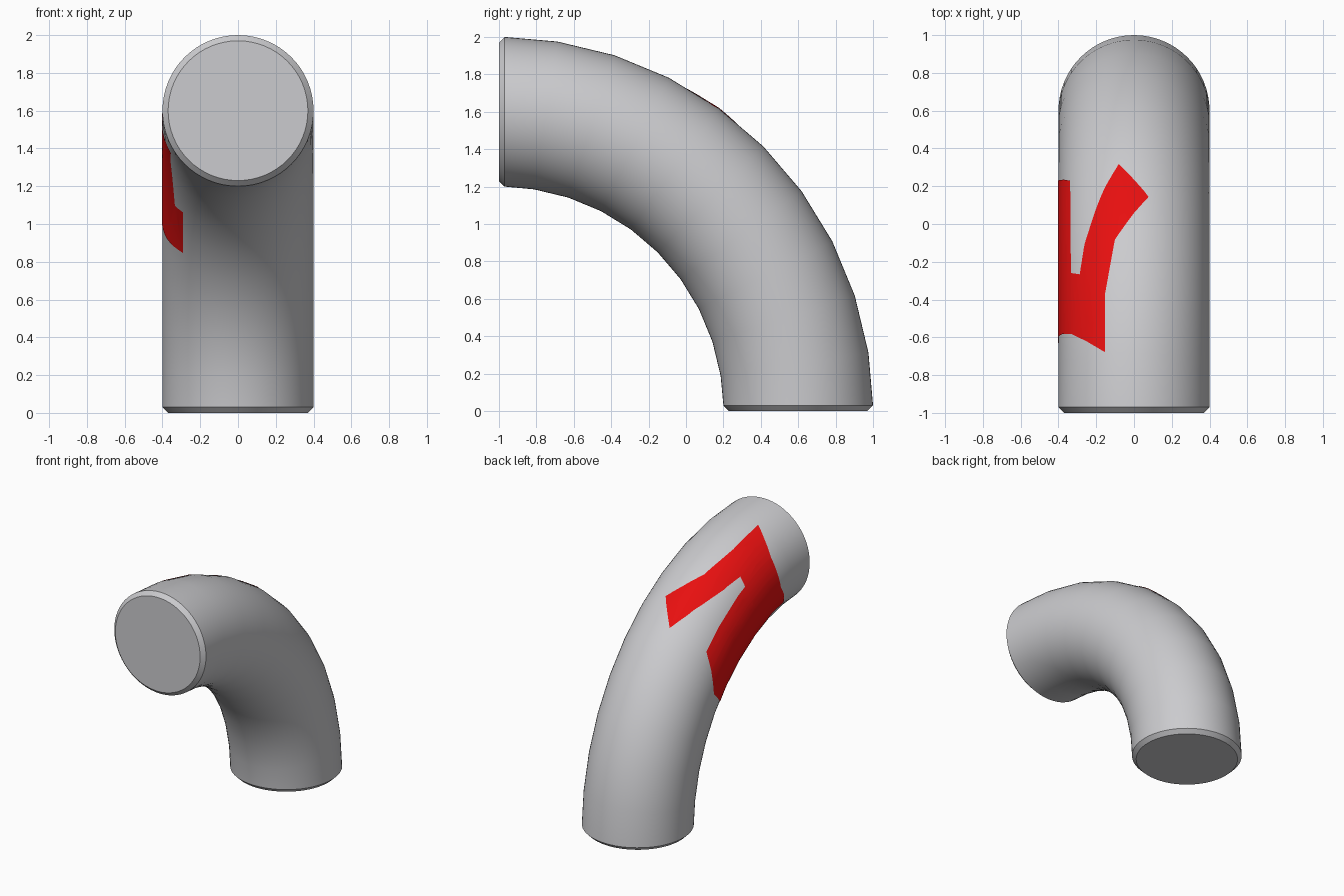
import bpy
import bmesh
from math import sin, cos, radians, floor
from mathutils import Vector

default_cube = bpy.data.objects.get("Cube")
if default_cube:
    bpy.data.objects.remove(default_cube, do_unlink=True)

BEND_RADIUS = 1.6
TUBE_RADIUS = 0.4
CHAMFER = 0.03
STEP = 9            # degrees of bend per segment
SIDES = 64


def make_material(name, colour):
    material = bpy.data.materials.new(name)
    material.use_nodes = True
    material.diffuse_color = colour
    material.node_tree.nodes["Principled BSDF"].inputs["Base Color"].default_value = colour
    return material


def ring_point(around, along, radius):
    """Point on the round section at a given bend angle, in degrees."""
    reach = BEND_RADIUS + radius * cos(radians(around))
    bend = radians(along)
    return Vector((-radius * sin(radians(around)), reach * cos(bend) - 1, reach * sin(bend)))


def surface_point(around, along, lift):
    """Point on the segmented pipe wall, raised by lift."""
    start = floor(along / STEP) * STEP
    radius = TUBE_RADIUS + lift
    return ring_point(around, start, radius).lerp(
        ring_point(around, start + STEP, radius), (along - start) / STEP)


def finish(name, bm, material):
    mesh = bpy.data.meshes.new(name)
    bm.to_mesh(mesh)
    bm.free()
    mesh.materials.append(material)
    obj = bpy.data.objects.new(name, mesh)
    bpy.context.collection.objects.link(obj)
    bpy.ops.object.select_all(action='DESELECT')
    obj.select_set(True)
    bpy.context.view_layer.objects.active = obj
    bpy.ops.object.shade_smooth_by_angle()
    return obj


grey = make_material("light grey", (0.6, 0.6, 0.62, 1))
red = make_material("red", (0.8, 0.005, 0.005, 1))

# Pipe elbow: a quarter bend with chamfered, capped ends
inner = TUBE_RADIUS - CHAMFER
bottom_inset = Vector((0, 0, CHAMFER))
front_inset = Vector((0, CHAMFER, 0))
none = Vector()
sections = [(0, inner, none), (0, TUBE_RADIUS, bottom_inset)]
sections += [(along, TUBE_RADIUS, none) for along in range(STEP, 90, STEP)]
sections += [(90, TUBE_RADIUS, front_inset), (90, inner, none)]

bm = bmesh.new()
rings = [[bm.verts.new(ring_point(360 * j / SIDES, along, radius) + shift)
          for j in range(SIDES)] for along, radius, shift in sections]
for low, high in zip(rings, rings[1:]):
    for j in range(SIDES):
        k = (j + 1) % SIDES
        bm.faces.new((low[j], low[k], high[k], high[j]))
bm.faces.new(rings[0][::-1])
bm.faces.new(rings[-1])
bmesh.ops.recalc_face_normals(bm, faces=bm.faces)
finish("pipe_elbow", bm, grey)

# Painted mark: outline in (angle around tube, angle along bend), wrapped on the wall
outline = [
    (11.5, 48.5), (-11, 55), (0, 58), (14.5, 62.5), (22.5, 71.5), (22.5, 80.6),
    (39, 78.5), (56, 76.7), (72, 76), (90, 75.7), (104, 77), (118, 78),
    (117.5, 71), (103, 57.5), (95, 52), (110, 52), (124, 53), (134, 53.5),
    (134, 40), (110, 39.4), (90, 39.7), (72, 44.3), (57, 47.4), (68, 53.2),
    (74, 57.4), (90, 63), (77, 64.8), (56, 66), (45.5, 67), (40.5, 62),
    (30, 56.3), (22, 52.5),
]
bm = bmesh.new()
bm.faces.new([bm.verts.new((u, v, 0)) for u, v in reversed(outline)])
bmesh.ops.triangulate(bm, faces=bm.faces[:])


def slice_sheet(axis, size):
    """Cut the flat sheet along the pipe's own grid lines."""
    count = int(180 / size)
    for i in range(-count, count):
        bmesh.ops.bisect_plane(bm, geom=bm.verts[:] + bm.edges[:] + bm.faces[:],
                               dist=0.0001, plane_co=axis * (i * size), plane_no=axis)


slice_sheet(Vector((1, 0, 0)), 360 / SIDES)
slice_sheet(Vector((0, 1, 0)), STEP)
for vert in bm.verts:
    vert.co = surface_point(vert.co.x, vert.co.y, 0.003)
finish("painted_mark", bm, red)
